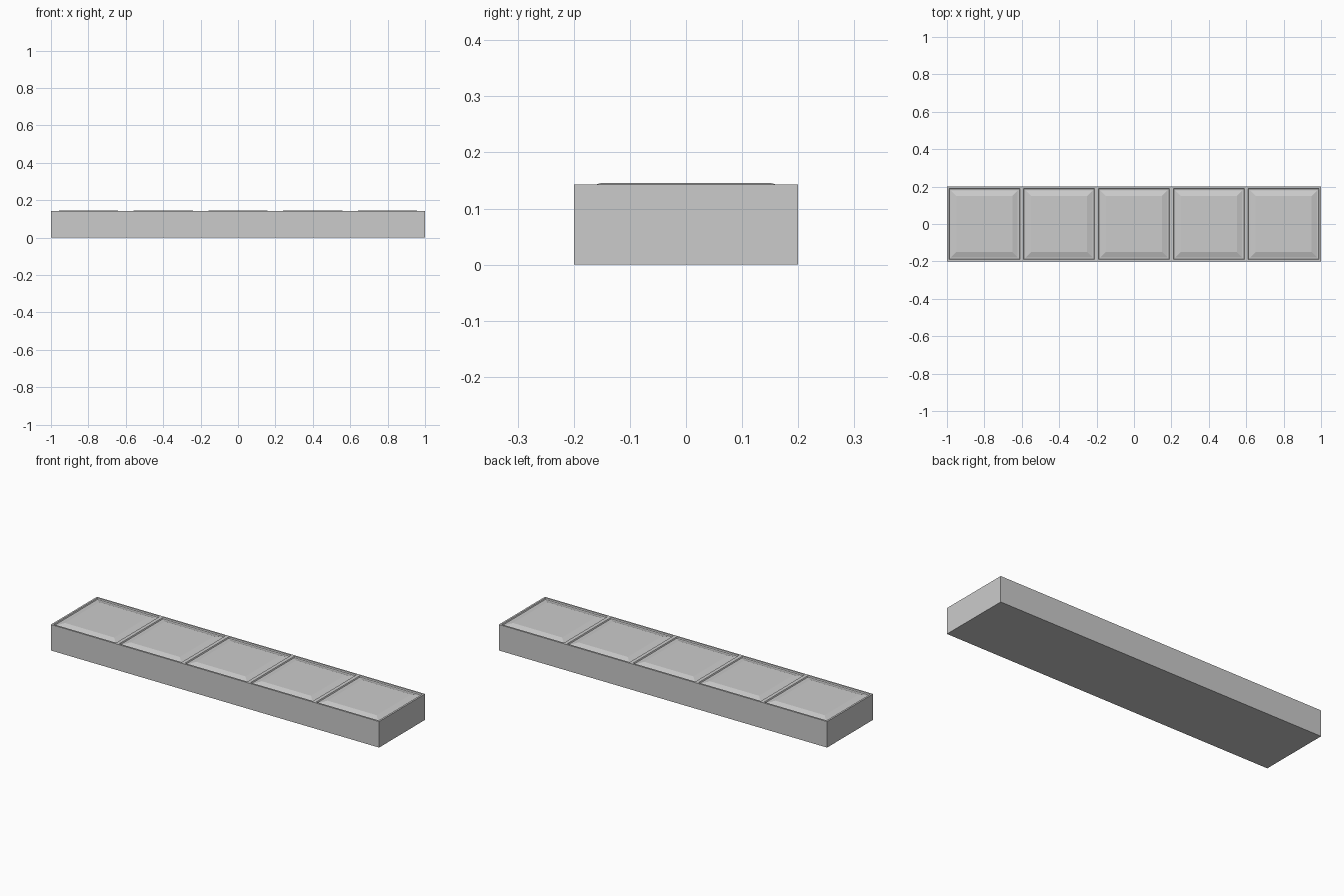
import bpy, bmesh

if "Cube" in bpy.data.objects:
    bpy.data.objects.remove(bpy.data.objects["Cube"])

N, L, W, H = 5, 2.0, 0.4, 0.143
STEP = L / N

bm = bmesh.new()
# Bottom and top outlines, split at each panel joint
xs = [-L / 2 + i * STEP for i in range(N + 1)]
rows = {(y, z): [bm.verts.new((x, y, z)) for x in xs]
        for y in (-W / 2, W / 2) for z in (0, H)}
fb, ft = rows[(-W / 2, 0)], rows[(-W / 2, H)]
bb, bt = rows[(W / 2, 0)], rows[(W / 2, H)]

panels = []
for i in range(N):
    j = i + 1
    panels.append(bm.faces.new((ft[i], ft[j], bt[j], bt[i])))
    bm.faces.new((fb[i], bb[i], bb[j], fb[j]))
    bm.faces.new((fb[i], fb[j], ft[j], ft[i]))
    bm.faces.new((bb[j], bb[i], bt[i], bt[j]))
bm.faces.new((fb[0], ft[0], bt[0], bb[0]))
bm.faces.new((fb[N], bb[N], bt[N], ft[N]))

# Panel moulding: rim, groove wall, groove floor, sloped field to raised centre
for inset, height in ((0.010, H), (0.013, 0.137), (0.022, 0.137), (0.050, 0.146)):
    for k, face in enumerate(panels):
        cx = -L / 2 + (k + 0.5) * STEP
        hx, hy = STEP / 2 - inset, W / 2 - inset
        ring = [bm.verts.new((cx + sx * hx, sy * hy, height))
                for sx, sy in ((-1, -1), (1, -1), (1, 1), (-1, 1))]
        old = list(face.verts)
        bm.faces.remove(face)
        for a in range(4):
            b = (a + 1) % 4
            bm.faces.new((old[a], old[b], ring[b], ring[a]))
        panels[k] = bm.faces.new(ring)

bmesh.ops.dissolve_limit(bm, angle_limit=0.001, verts=bm.verts, edges=bm.edges)
bmesh.ops.recalc_face_normals(bm, faces=bm.faces)
mesh = bpy.data.meshes.new("panelled_slab")
bm.to_mesh(mesh)
bm.free()
slab = bpy.data.objects.new("panelled_slab", mesh)
bpy.context.collection.objects.link(slab)
